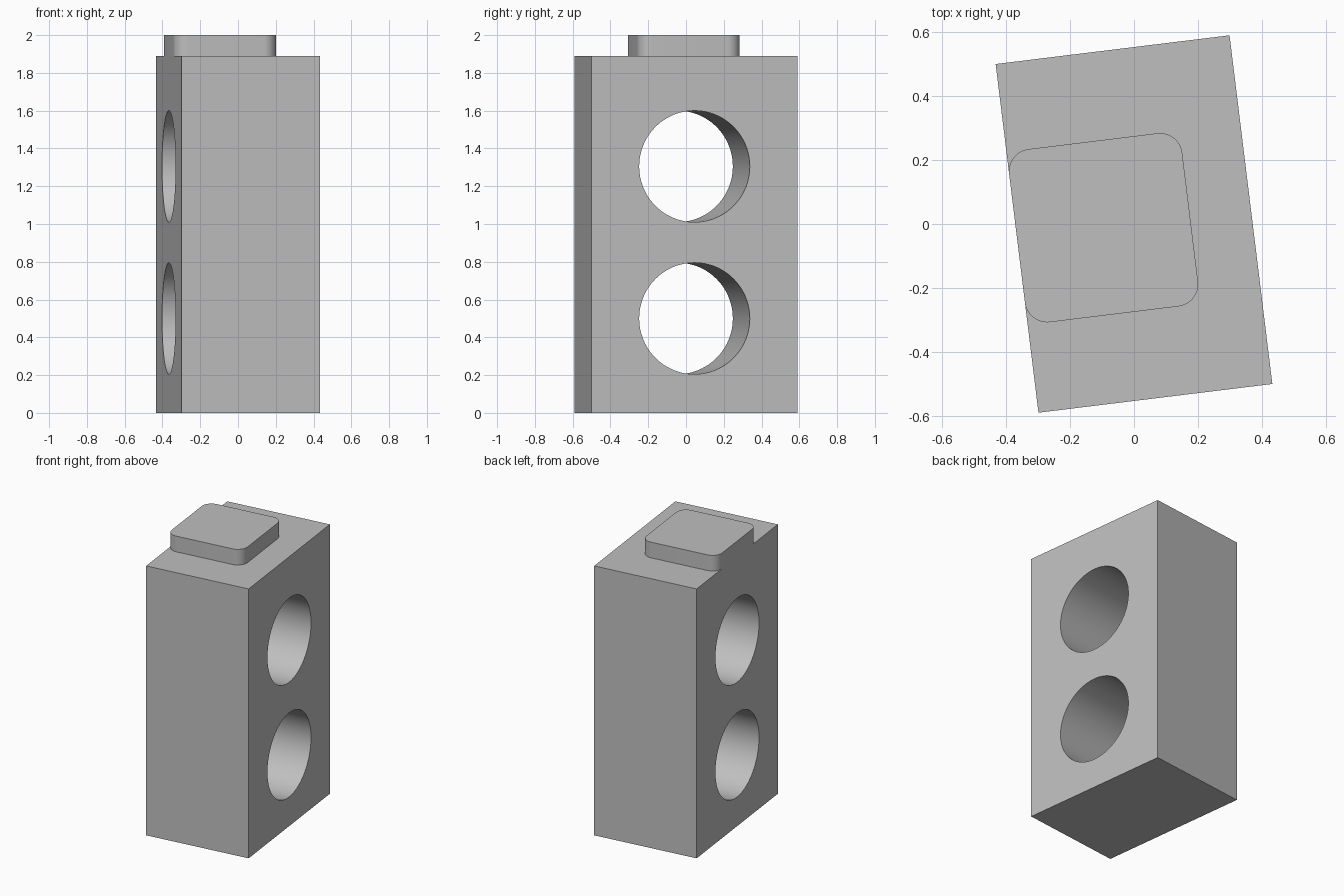
import bpy
import math
from mathutils import Matrix

cube = bpy.data.objects.get("Cube")
if cube:
    bpy.data.objects.remove(cube, do_unlink=True)

TURN = Matrix.Rotation(math.radians(7), 4, "Z")
WIDTH, DEPTH, HEIGHT = 0.738, 1.1, 1.89
PEG, PEG_RADIUS = 0.546, 0.07
HOLE_RADIUS = 0.295

grey = bpy.data.materials.new("light grey")
grey.use_nodes = True
colour = (0.52, 0.52, 0.52, 1)
grey.diffuse_color = colour
grey.node_tree.nodes["Principled BSDF"].inputs["Base Color"].default_value = colour


def box(name, size, centre):
    """Add a box, turned with the whole model about the vertical axis."""
    bpy.ops.mesh.primitive_cube_add(size=1)
    obj = bpy.context.object
    obj.name = name
    obj.data.transform(Matrix.Translation(centre) @ Matrix.Diagonal((*size, 1)))
    obj.data.materials.append(grey)
    obj.matrix_world = TURN
    return obj


def apply_modifiers(obj):
    bpy.ops.object.select_all(action="DESELECT")
    obj.select_set(True)
    bpy.context.view_layer.objects.active = obj
    for mod in list(obj.modifiers):
        bpy.ops.object.modifier_apply(modifier=mod.name)
    bpy.ops.object.shade_smooth_by_angle(angle=math.radians(30))


# Block with two round holes running straight through its width
block = box("block", (WIDTH, DEPTH, HEIGHT), (0, 0, HEIGHT / 2))
for label, z in (("lower", 0.5), ("upper", 1.305)):
    bpy.ops.mesh.primitive_cylinder_add(vertices=96, radius=HOLE_RADIUS, depth=2)
    cutter = bpy.context.object
    cutter.name = label + "_hole_cutter"
    cutter.data.materials.append(grey)
    cutter.matrix_world = (TURN @ Matrix.Translation((0, 0, z))
                           @ Matrix.Rotation(math.pi / 2, 4, "Y"))
    cutter.hide_render = True
    cut = block.modifiers.new(label + "_hole", "BOOLEAN")
    cut.operation = "DIFFERENCE"
    cut.solver = "EXACT"
    cut.object = cutter
apply_modifiers(block)
for obj in [o for o in bpy.data.objects if o.name.endswith("_cutter")]:
    bpy.data.objects.remove(obj, do_unlink=True)

# Rounded square peg on top, flush with the right side of the block
peg = box("top_peg", (PEG, PEG, 2 - HEIGHT),
          ((PEG - WIDTH) / 2, 0, (2 + HEIGHT) / 2))
weights = peg.data.attributes.new("bevel_weight_edge", "FLOAT", "EDGE")
for edge in peg.data.edges:
    a, b = (peg.data.vertices[i].co for i in edge.vertices)
    weights.data[edge.index].value = float(abs(a.z - b.z) > 0.01)
bevel = peg.modifiers.new("rounded_corners", "BEVEL")
bevel.limit_method = "WEIGHT"
bevel.width = PEG_RADIUS
bevel.segments = 12
apply_modifiers(peg)
